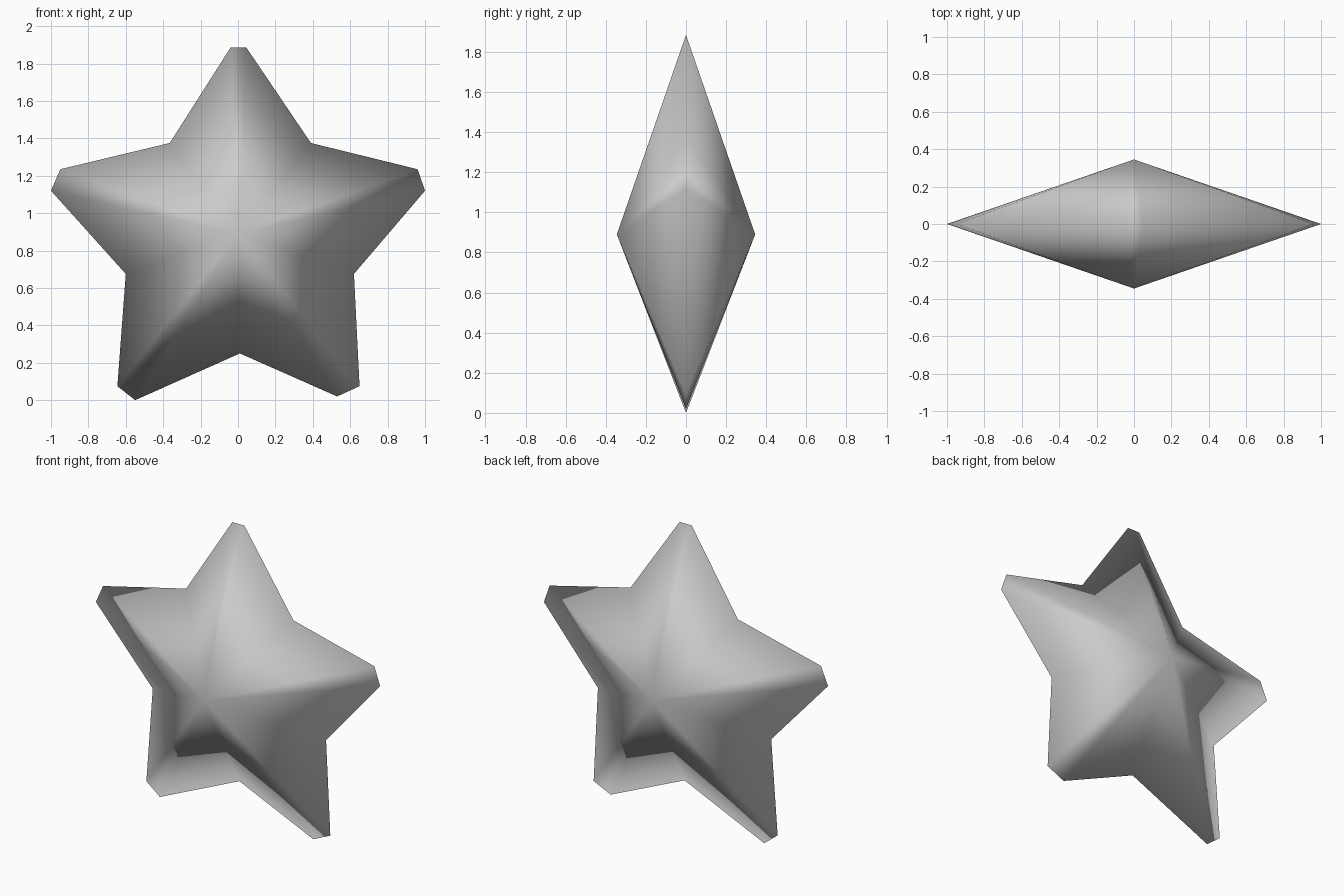
import bpy
import bmesh

cube = bpy.data.objects.get("Cube")
if cube:
    bpy.data.objects.remove(cube, do_unlink=True)

# Single plain grey
grey = bpy.data.materials.new("plain_grey")
grey.use_nodes = True
colour = (0.6, 0.6, 0.6, 1)
grey.diffuse_color = colour
grey.node_tree.nodes["Principled BSDF"].inputs["Base Color"].default_value = colour

# Star outline (x, z), clockwise from the top: blunt tips and inner notches
outline = [
    (-0.04, 1.885), (0.045, 1.885), (0.39, 1.375),
    (0.96, 1.235), (1.0, 1.12), (0.62, 0.675),
    (0.65, 0.075), (0.53, 0.02), (0.01, 0.25),
    (-0.55, 0.0), (-0.645, 0.075), (-0.6, 0.675),
    (-1.0, 1.12), (-0.95, 1.235), (-0.365, 1.375),
]
centre_height = 0.89
half_depth = 0.345

# Thin rim joined to a front and a back peak
bm = bmesh.new()
rim = [bm.verts.new((x, 0, z)) for x, z in outline]
for side in (-1, 1):
    peak = bm.verts.new((0, side * half_depth, centre_height))
    for a, b in zip(rim, rim[1:] + rim[:1]):
        bm.faces.new((a, b, peak))
bmesh.ops.recalc_face_normals(bm, faces=bm.faces)

# Smooth all over, including across the rim
for face in bm.faces:
    face.smooth = True

mesh = bpy.data.meshes.new("star")
bm.to_mesh(mesh)
bm.free()
mesh.materials.append(grey)
star = bpy.data.objects.new("star", mesh)
bpy.context.collection.objects.link(star)
